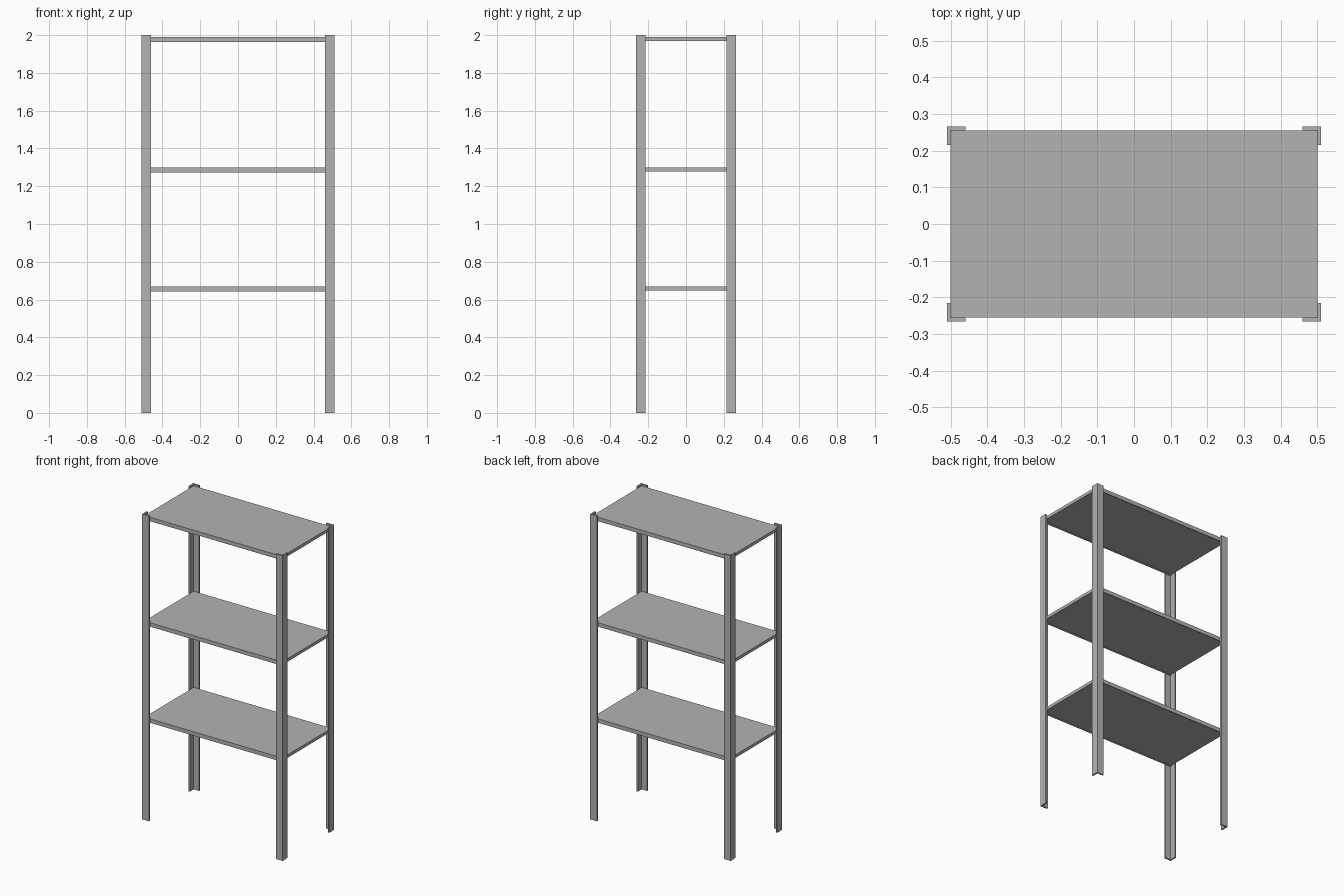
import bpy, bmesh

if "Cube" in bpy.data.objects:
    bpy.data.objects.remove(bpy.data.objects["Cube"])

# One plain grey for the whole rack
grey = bpy.data.materials.new("grey_metal")
grey.diffuse_color = (0.45, 0.45, 0.45, 1)
grey.use_nodes = True
grey.node_tree.nodes["Principled BSDF"].inputs["Base Color"].default_value = grey.diffuse_color


def prism(name, outline, z0, z1):
    """Extrude a flat outline between two heights."""
    bm = bmesh.new()
    face = bm.faces.new([bm.verts.new((x, y, z0)) for x, y in outline])
    top = bmesh.ops.extrude_face_region(bm, geom=[face])["geom"]
    for v in top:
        if isinstance(v, bmesh.types.BMVert):
            v.co.z = z1
    bmesh.ops.recalc_face_normals(bm, faces=bm.faces)
    mesh = bpy.data.meshes.new(name)
    bm.to_mesh(mesh)
    bm.free()
    mesh.materials.append(grey)
    obj = bpy.data.objects.new(name, mesh)
    bpy.context.collection.objects.link(obj)


def rect(x0, x1, y0, y1):
    return [(x0, y0), (x1, y0), (x1, y1), (x0, y1)]


X, Y = 0.51, 0.2655      # outer corner of the posts
L, T = 0.05, 0.01        # angle-iron leg length and thickness
SX, SY = X - T, Y - T    # shelf half sizes

# Angle-iron corner posts
angle = [(X, Y), (X - L, Y), (X - L, Y - T), (X - T, Y - T), (X - T, Y - L), (X, Y - L)]
for sx, side in ((-1, "left"), (1, "right")):
    for sy, end in ((-1, "front"), (1, "back")):
        prism(f"{end}_{side}_post", [(sx * x, sy * y) for x, y in angle], 0, 2)

# Shelves with slightly deeper front and back lips
for name, top in (("lower", 0.668), ("middle", 1.298), ("upper", 1.989)):
    prism(f"{name}_shelf", rect(-SX, SX, -SY + 0.005, SY - 0.005), top - 0.02, top)
    prism(f"{name}_front_lip", rect(-SX, SX, -SY, -SY + 0.005), top - 0.026, top)
    prism(f"{name}_back_lip", rect(-SX, SX, SY - 0.005, SY), top - 0.026, top)
